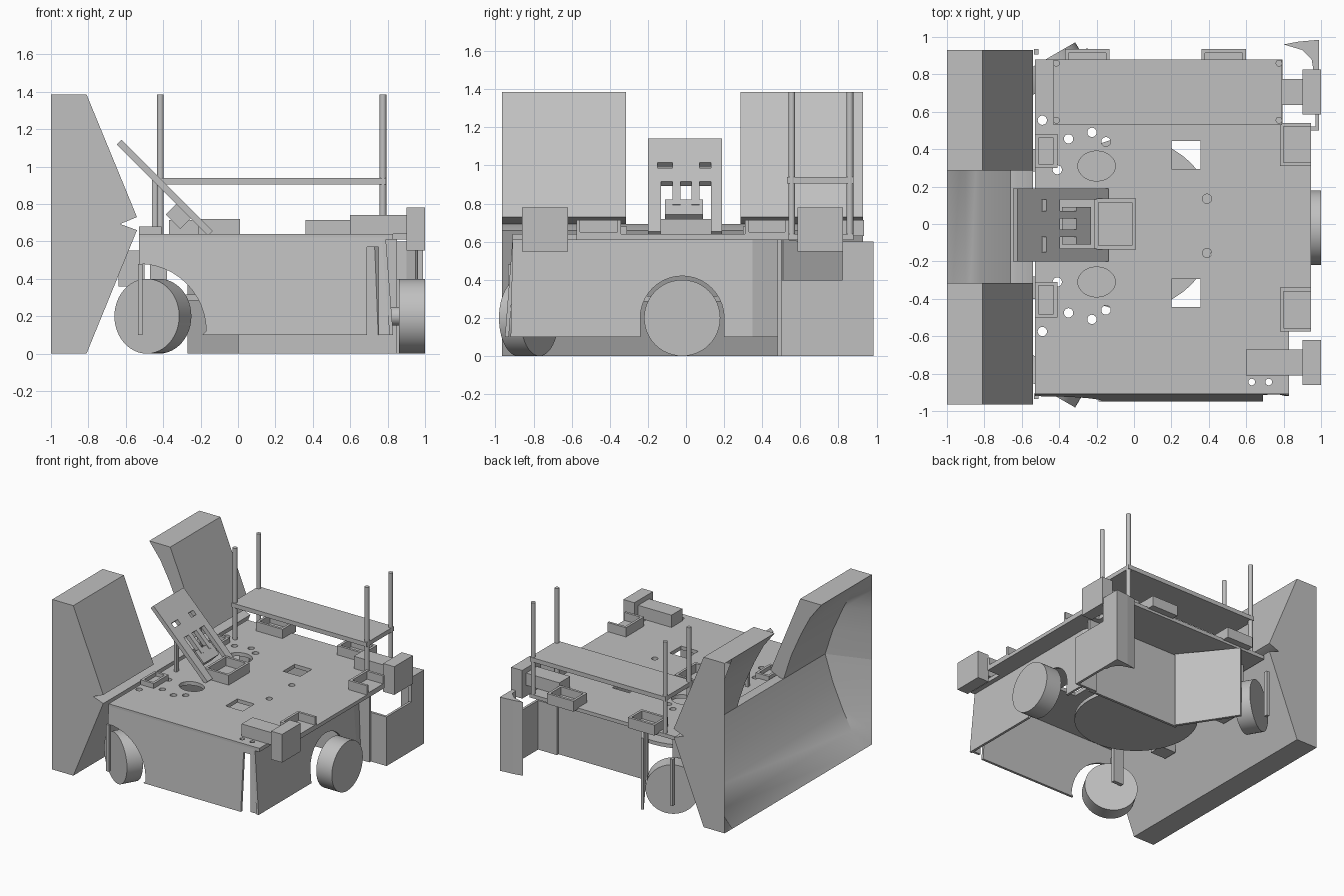
import bpy, bmesh, math
from mathutils import Vector, Matrix

cube = bpy.data.objects.get("Cube")
if cube:
    bpy.data.objects.remove(cube, do_unlink=True)

grey = bpy.data.materials.new("plain grey")
grey.use_nodes = True
grey.diffuse_color = (0.53, 0.53, 0.53, 1)
grey.node_tree.nodes["Principled BSDF"].inputs["Base Color"].default_value = (0.53, 0.53, 0.53, 1)


def finish(name, bm, smooth=False):
    bmesh.ops.recalc_face_normals(bm, faces=bm.faces)
    mesh = bpy.data.meshes.new(name)
    bm.to_mesh(mesh)
    bm.free()
    ob = bpy.data.objects.new(name, mesh)
    bpy.context.collection.objects.link(ob)
    mesh.materials.append(grey)
    if smooth:
        bpy.ops.object.select_all(action='DESELECT')
        ob.select_set(True)
        bpy.context.view_layer.objects.active = ob
        bpy.ops.object.shade_smooth_by_angle(angle=math.radians(35))
    return ob


def add_box(bm, x0, x1, y0, y1, z0, z1):
    m = Matrix.Translation(((x0 + x1) / 2, (y0 + y1) / 2, (z0 + z1) / 2))
    m = m @ Matrix.Diagonal((x1 - x0, y1 - y0, z1 - z0, 1))
    bmesh.ops.create_cube(bm, size=1, matrix=m)


def boxes(name, *dims):
    bm = bmesh.new()
    for d in dims:
        add_box(bm, *d)
    return finish(name, bm)


def add_cyl(bm, centre, axis, r, depth, seg=16):
    rot = Vector(axis).to_track_quat('Z', 'Y').to_matrix().to_4x4()
    bmesh.ops.create_cone(bm, cap_ends=True, segments=seg, radius1=r, radius2=r,
                          depth=depth, matrix=Matrix.Translation(centre) @ rot)


def cyl(name, *args):
    bm = bmesh.new()
    add_cyl(bm, *args)
    return finish(name, bm, True)


def bridge(name, rings, smooth=False):
    # skin rings of 3D points with equal counts and cap both ends
    bm = bmesh.new()
    rings = [[bm.verts.new(p) for p in ring] for ring in rings]
    for a, b in zip(rings, rings[1:]):
        for i in range(len(a)):
            j = (i + 1) % len(a)
            bm.faces.new((a[i], a[j], b[j], b[i]))
    bm.faces.new(rings[0])
    bm.faces.new(rings[-1])
    return finish(name, bm, smooth)


def prism(name, pts, offset):
    return bridge(name, [pts, [Vector(p) + Vector(offset) for p in pts]])


def loft(name, sections):
    return bridge(name, [[(x, y, z) for x, z in pts] for y, pts in sections], True)


# Plow: scooped blade with two upright horns
low = [(-1, 0), (-0.9, 0.13), (-0.82, 0.28), (-0.73, 0.48), (-0.66, 0.693)]
high = [(x, 1.386 - z) for x, z in low]
low_back = [(-0.63, 0.693), (-0.54, 0.66), (-0.81, 0)]
high_back = [(-0.63, 0.693), (-0.54, 0.73), (-0.81, 1.386)]


def flat(curve):
    return [(-1, z) for x, z in curve]


loft("plow_blade", [(-0.965, flat(low) + low_back), (-0.85, low + low_back),
                    (0.83, low + low_back), (0.93, flat(low) + low_back)])
loft("front_plow_horn", [(-0.965, flat(high) + high_back), (-0.85, high + high_back), (-0.315, high + high_back)])
loft("rear_plow_horn", [(0.285, high + high_back), (0.83, high + high_back), (0.93, flat(high) + high_back)])
boxes("plow_mounts", (-0.64, -0.5, -0.4, -0.28, 0.36, 0.55), (-0.64, -0.5, 0.28, 0.4, 0.36, 0.55))

# Deck with a wider middle on the drive side, and holes
deck_outline = [(-0.53, -0.91), (0.83, -0.91), (0.83, -0.575), (0.945, -0.575),
                (0.945, 0.54), (0.795, 0.54), (0.795, 0.88), (-0.53, 0.88)]
deck = prism("deck", [(x, y, 0.61) for x, y in deck_outline], (0, 0, 0.03))
bm = bmesh.new()
for side in (-1, 1):
    c = 0.37 * side
    add_box(bm, 0.2, 0.355, c - 0.075, c + 0.075, 0.5, 0.8)
    for x, y in ((-0.49, 0.565), (-0.44, 0.43), (-0.35, 0.465), (-0.225, 0.5), (-0.41, 0.3), (-0.15, 0.45), (0.39, 0.145)):
        add_cyl(bm, (x, y * side - 0.01, 0.65), (0, 0, 1), 0.025, 0.3)
    m = Matrix.Translation((-0.2, 0.31 * side, 0.65)) @ Matrix.Diagonal((0.1, 0.08, 1, 1))
    bmesh.ops.create_cone(bm, cap_ends=True, segments=32, radius1=1, radius2=1, depth=0.3, matrix=m)
for x in (0.63, 0.72):
    add_cyl(bm, (x, -0.845, 0.65), (0, 0, 1), 0.018, 0.3)
cutter = finish("hole_cutter", bm)
cutter.hide_render = True
cutter.hide_viewport = True
cut = deck.modifiers.new("holes", 'BOOLEAN')
cut.object = cutter
cut.solver = 'EXACT'
cyl("inner_disc", (-0.02, 0, 0.3), (0, 0, 1), 0.46, 0.03, 48)


def arc(cx, cz, r, a0, a1, n):
    return [(cx + r * math.cos(math.radians(a0 + (a1 - a0) * i / n)),
             cz + r * math.sin(math.radians(a0 + (a1 - a0) * i / n))) for i in range(n + 1)]


# Flared skirts with wheel arches
front = [(-0.53, 0.62)] + arc(-0.53, 0.12, 0.36, 90, 0, 12)
front += [(-0.19, 0.1), (0.69, 0.1), (0.69, 0.57), (0.75, 0.57), (0.75, 0.1), (0.83, 0.1), (0.79, 0.62)]
prism("front_skirt", [(x, -0.91 - (0.62 - z) * 0.077 * (x < 0.72), z) for x, z in front], (0, 0.02, 0))
side = [(-0.91, 0.62), (-0.92, 0.1), (-0.24, 0.1)] + arc(-0.02, 0.2, 0.22, 180, 0, 20)
side += [(0.2, 0.1), (0.35, 0.1), (0.35, 0.62)]
prism("side_skirt", [(0.79 + (0.62 - z) * 0.077, y, z) for y, z in side], (-0.02, 0, 0))
prism("angled_panel", [(0.83, 0.35, 0.1), (0.79, 0.35, 0.61), (0.74, 0.5, 0.61), (0.76, 0.5, 0.1)], (-0.02, 0, 0))
boxes("rear_skirt", (0.0, 0.85, 0.48, 0.5, 0, 0.61))
prism("rear_wheel_panel", [(0.01, 0.5, 0), (0.01, 0.5, 0.61), (-0.27, 0.93, 0.58), (-0.27, 0.93, 0)], (0.02, 0.01, 0))

# Corner guard behind the drive wheel
boxes("corner_guard", (0.8, 0.99, 0.5, 0.52, 0, 0.4), (0.97, 0.99, 0.5, 0.92, 0, 0.4))
hook = [(0.8, 0.96), (0.88, 0.975), (0.99, 0.985), (0.99, 0.82), (0.96, 0.82), (0.95, 0.88), (0.9, 0.93)]
prism("guard_hook", [(x, y, 0) for x, y in hook], (0, 0, 0.4))
prism("guard_hook_top", [(x, y, 0.4) for x, y in hook], (0, 0, 0.2))

# Wheels
cyl("drive_wheel", (0.93, -0.02, 0.2), (1, 0, 0), 0.2, 0.14, 48)
cyl("drive_axle", (0.825, -0.02, 0.2), (1, 0, 0), 0.05, 0.1, 16)
for name, s in (("front", -1), ("rear", 1)):
    cyl(name + "_caster_wheel", (-0.455, 0.82 * s - 0.005, 0.2), (-0.5, 0.866 * s, 0), 0.2, 0.13, 48)
    boxes(name + "_caster_fork", (-0.535, -0.51, 0.92 * s - 0.015, 0.92 * s + 0.015, 0.1, 0.48),
          (-0.47, -0.38, 0.7 * s - 0.015, 0.7 * s + 0.015, 0.2, 0.61))

# Raised shelf on four posts
boxes("shelf", (-0.43, 0.79, 0.53, 0.88, 0.905, 0.94))
for i, (x, y) in enumerate([(x, y) for x in (-0.415, 0.775) for y in (0.555, 0.86)]):
    cyl("shelf_post_%d" % (i + 1), (x, y, 1.005), (0, 0, 1), 0.018, 0.76, 16)

# Sensor heads on arms
for name, y in (("front", -0.74), ("rear", 0.705)):
    boxes(name + "_sensor", (0.9, 1.0, y - 0.12, y + 0.12, 0.55, 0.78), (0.6, 0.9, y - 0.07, y + 0.07, 0.64, 0.74))


# Open trays round the deck edge; an open-ended tray has no wall at +x
def tray(name, x0, x1, y0, y1, h=0.075, open_end=False, t=0.02):
    z, top = 0.64, 0.64 + h
    walls = [(x0, x1, y0, y1, z - 0.01, z + 0.01), (x0, x0 + t, y0, y1, z, top),
             (x0, x1, y0, y0 + t, z, top), (x0, x1, y1 - t, y1, z, top)]
    if not open_end:
        walls.append((x1 - t, x1, y0, y1, z, top))
    boxes(name, *walls)


tray("side_tray_front", 0.78, 0.945, -0.575, -0.34, open_end=True)
tray("side_tray_rear", 0.78, 0.945, 0.31, 0.54, open_end=True)
tray("rear_tray_right", -0.37, -0.13, 0.76, 0.935)
tray("rear_tray_left", 0.36, 0.6, 0.76, 0.935)
tray("plow_tray_front", -0.53, -0.41, -0.5, -0.31, 0.04)
tray("plow_tray_rear", -0.53, -0.41, 0.3, 0.48, 0.04)
tray("control_box", -0.21, 0.01, -0.135, 0.135, 0.08)

# Slanted bracket: laid out flat towards -x, then tilted up 45 degrees
L, t = 0.69, 0.035
bracket = boxes("slanted_bracket",
                (-0.37, 0, -0.2, -0.13, 0, t), (-0.37, 0, 0.13, 0.19, 0, t),
                (-0.37, -0.2, -0.07, -0.03, 0, t), (-0.37, -0.2, 0.03, 0.07, 0, t),
                (-0.24, -0.13, -0.11, 0.09, -0.08, 0.03),
                (-0.47, -0.37, -0.2, 0.19, 0, t),
                (-0.51, -0.47, -0.2, -0.15, 0, t), (-0.51, -0.47, -0.07, 0.07, 0, t),
                (-0.51, -0.47, 0.13, 0.19, 0, t), (-L, -0.51, -0.2, 0.19, 0, t))
bracket.matrix_world = Matrix.Translation((-0.16, 0, 0.63)) @ Matrix.Rotation(math.radians(45), 4, 'Y')
boxes("bracket_supports", (-0.46, -0.435, -0.17, -0.14, 0.64, 0.93), (-0.46, -0.435, 0.13, 0.16, 0.64, 0.93))
